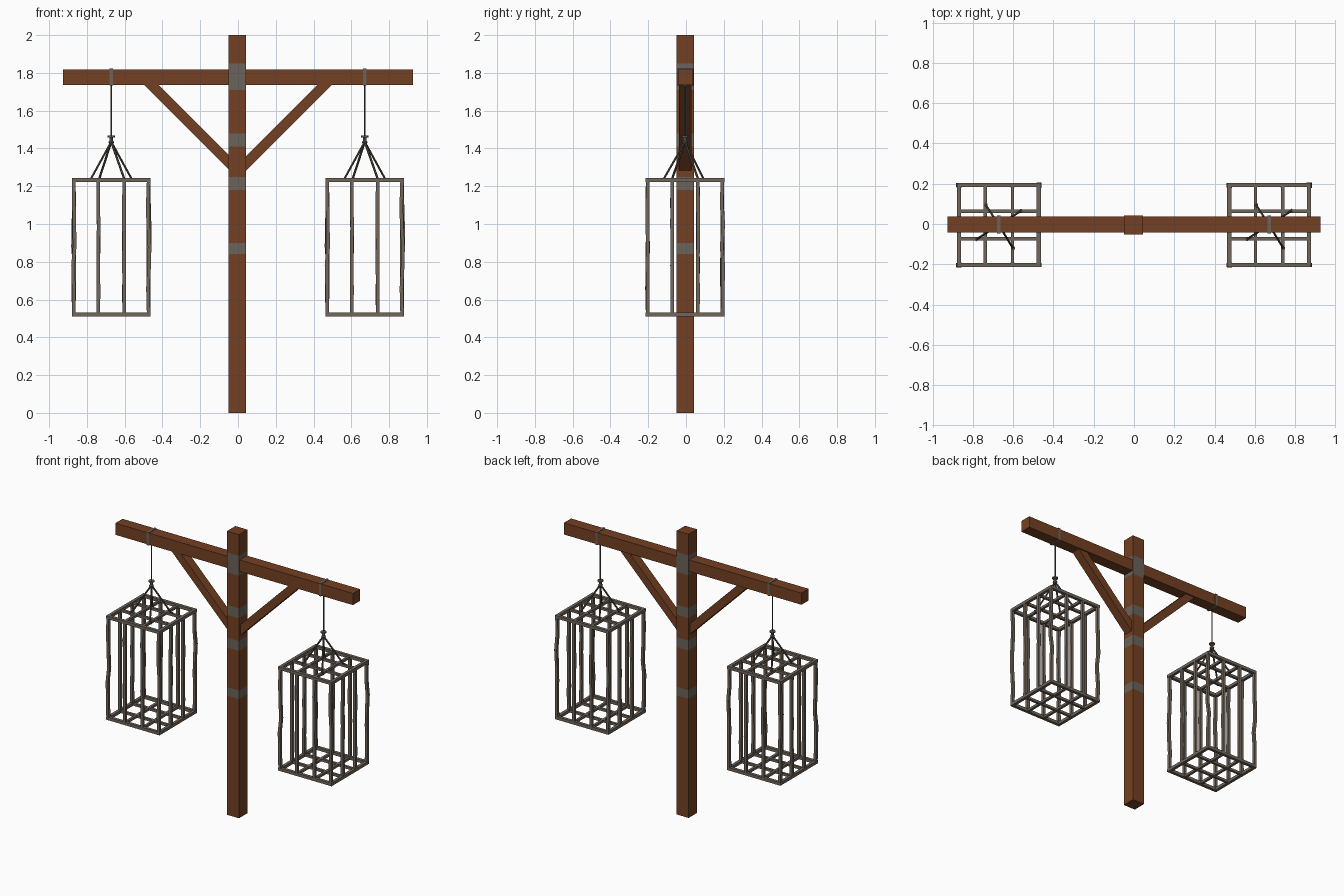
import bpy, bmesh, math, random
from mathutils import Vector, Matrix

if "Cube" in bpy.data.objects:
    bpy.data.objects.remove(bpy.data.objects["Cube"])

random.seed(4)

def material(name, col):
    m = bpy.data.materials.new(name)
    m.diffuse_color = (*col, 1)
    m.use_nodes = True
    m.node_tree.nodes["Principled BSDF"].inputs["Base Color"].default_value = m.diffuse_color
    return m

WOOD = material("brown wood", (0.175, 0.052, 0.016))
BAND = material("grey band", (0.150, 0.125, 0.105))
IRON = material("aged iron", (0.165, 0.135, 0.108))
DARK = material("dark iron", (0.095, 0.080, 0.065))

def finish(bm, name, *mats):
    bmesh.ops.recalc_face_normals(bm, faces=bm.faces)
    me = bpy.data.meshes.new(name)
    bm.to_mesh(me)
    bm.free()
    for m in mats:
        me.materials.append(m)
    ob = bpy.data.objects.new(name, me)
    bpy.context.collection.objects.link(ob)
    return ob

def box(bm, lo, hi):
    lo, hi = Vector(lo), Vector(hi)
    mat = Matrix.Translation((lo + hi) / 2) @ Matrix.Diagonal((*(hi - lo), 1))
    bmesh.ops.create_cube(bm, size=1, matrix=mat)

def sweep(bm, rings):
    """Skin a list of equal-sized rings and cap both ends."""
    vs = [[bm.verts.new(p) for p in r] for r in rings]
    n = len(vs[0])
    for a, b in zip(vs, vs[1:]):
        for i in range(n):
            bm.faces.new((a[i], a[(i + 1) % n], b[(i + 1) % n], b[i]))
    bm.faces.new(vs[0])
    bm.faces.new(vs[-1])

def rod(bm, a, b, r, sides=6):
    a, b = Vector(a), Vector(b)
    d = b - a
    mat = Matrix.Translation((a + b) / 2) @ d.to_track_quat('Z', 'Y').to_matrix().to_4x4()
    bmesh.ops.create_cone(bm, cap_ends=True, segments=sides, radius1=r, radius2=r,
                          depth=d.length, matrix=mat)

def square(x, y, z, h):
    return [(x - h, y - h, z), (x + h, y - h, z), (x + h, y + h, z), (x - h, y + h, z)]

# Post with iron bands cut into its faces
bands = [(0.84, 0.90), (1.18, 1.25), (1.41, 1.48), (1.71, 1.85)]
levels = [0] + [z for b in bands for z in b] + [2]
bm = bmesh.new()
sweep(bm, [square(-0.003, -0.005, z, 0.0465) for z in levels])
for f in bm.faces:
    z = f.calc_center_median().z
    f.material_index = int(any(a < z < b for a, b in bands))
finish(bm, "post", WOOD, BAND)

# Cross beam
bm = bmesh.new()
box(bm, (-0.927, -0.043, 1.736), (0.927, 0.037, 1.818))
finish(bm, "cross_beam", WOOD)

# Diagonal braces
for side, s in (("left", -1), ("right", 1)):
    bm = bmesh.new()
    outline = [(0.03, 1.27), (0.50, 1.74), (0.425, 1.74), (0.03, 1.345)]
    sweep(bm, [[(s * x, y, z) for x, z in outline] for y in (-0.036, 0.028)])
    finish(bm, side + "_brace", WOOD)

GRID = (-0.198, -0.068, 0.068, 0.198)
HOOKS = ((-0.065, 0.10), (-0.11, -0.07), (0.07, -0.115), (0.11, 0.07))
# Slightly bent upright bars, shared by both cages
uprights = []
for ix, x in enumerate(GRID):
    for iy, y in enumerate(GRID):
        if ix in (0, 3) or iy in (0, 3):
            amp = 0.005 if (ix + iy) % 3 == 0 else 0.0015
            zs = [0.52, 0.66, 0.78, 0.88, 1.0, 1.1, 1.235]
            pts = [(x + random.uniform(-amp, amp), y + random.uniform(-amp, amp), z) for z in zs]
            pts[0], pts[-1] = (x, y, zs[0]), (x, y, zs[-1])
            uprights.append(pts)

for side, cx in (("left", -0.671), ("right", 0.671)):
    cy = -0.005
    # Cage uprights
    bm = bmesh.new()
    for pts in uprights:
        sweep(bm, [square(cx + x, cy + y, z, 0.0095) for x, y, z in pts])
    finish(bm, side + "_cage_bars", IRON)
    # Top and bottom grids
    bm = bmesh.new()
    for z in (0.521, 1.233):
        for g in GRID:
            h = 0.0105 if abs(g) > 0.1 else 0.0085
            box(bm, (cx - 0.208, cy + g - h, z - h), (cx + 0.208, cy + g + h, z + h))
            box(bm, (cx + g - h, cy - 0.208, z - h), (cx + g + h, cy + 0.208, z + h))
    finish(bm, side + "_cage_grids", IRON)
    # Hanging rod and spread rods
    bm = bmesh.new()
    rod(bm, (cx, cy, 1.43), (cx, cy, 1.74), 0.0045)
    for hx, hy in HOOKS:
        rod(bm, (cx, cy, 1.435), (cx + hx, cy + hy, 1.235), 0.006)
        rod(bm, (cx + hx, cy + hy, 1.224), (cx + hx, cy + hy, 1.244), 0.011)
    finish(bm, side + "_hanging_rods", DARK)
    # Swivel
    bm = bmesh.new()
    sweep(bm, [[(cx + r * math.cos(a * math.pi / 4), cy + r * math.sin(a * math.pi / 4), z)
                for a in range(8)]
               for z, r in ((1.426, 0.012), (1.434, 0.016), (1.440, 0.010), (1.457, 0.010),
                            (1.459, 0.020), (1.468, 0.020))])
    finish(bm, side + "_swivel", IRON)
    # Strap around the beam
    bm = bmesh.new()
    box(bm, (cx - 0.008, -0.047, 1.732), (cx + 0.008, 0.041, 1.822))
    finish(bm, side + "_beam_strap", BAND)
